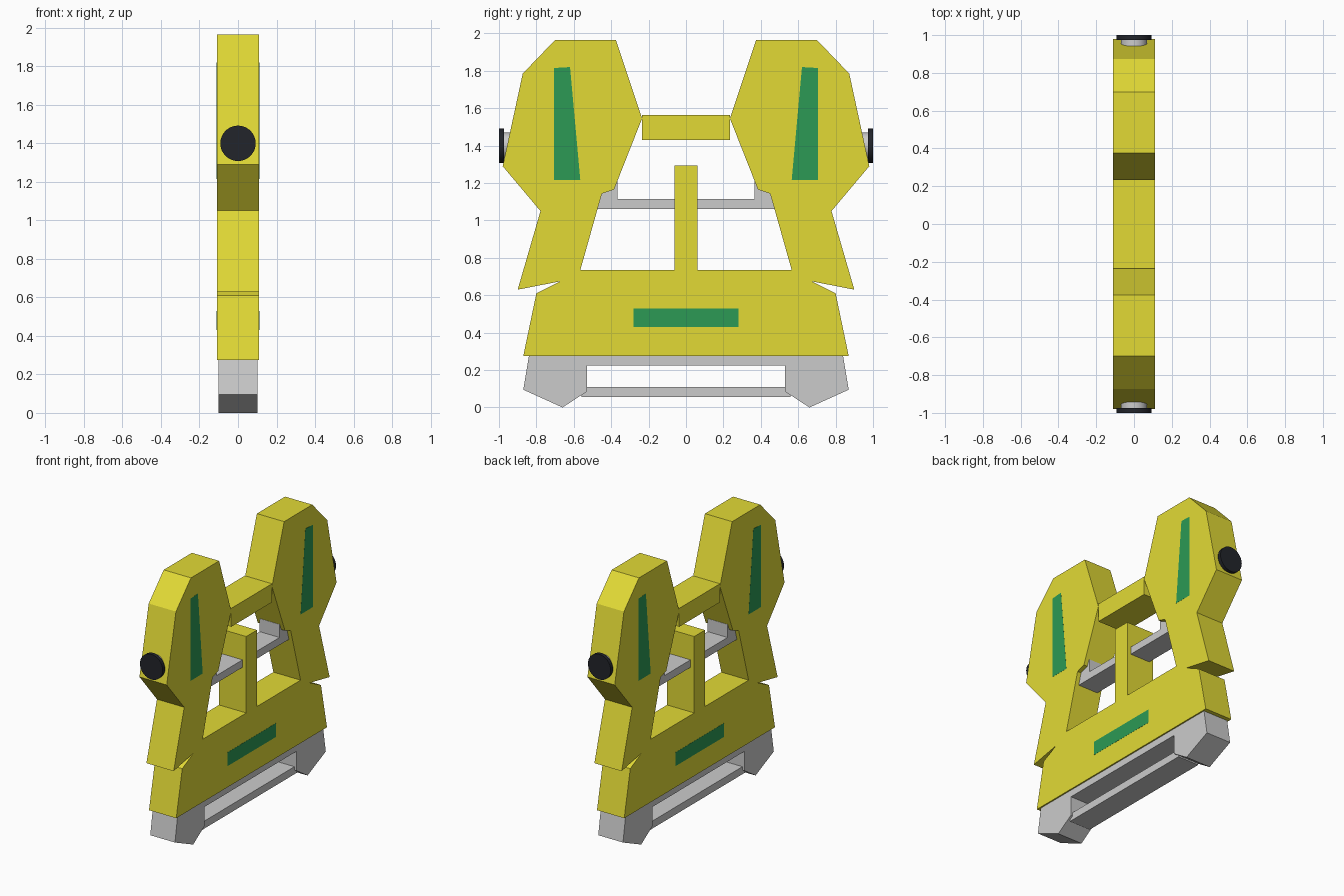
import bpy, bmesh, math
from mathutils import Matrix

if "Cube" in bpy.data.objects:
    bpy.data.objects.remove(bpy.data.objects["Cube"])


def material(name, color):
    m = bpy.data.materials.new(name)
    m.diffuse_color = (*color, 1)
    m.use_nodes = True
    m.node_tree.nodes["Principled BSDF"].inputs["Base Color"].default_value = m.diffuse_color
    return m


YELLOW = material("yellow_paint", (0.76, 0.70, 0.036))
GREEN = material("green_trim", (0.025, 0.32, 0.09))
BLACK = material("black_rubber", (0.016, 0.018, 0.024))


def finish(name, bm, mat):
    bmesh.ops.recalc_face_normals(bm, faces=bm.faces)
    me = bpy.data.meshes.new(name)
    bm.to_mesh(me)
    bm.free()
    ob = bpy.data.objects.new(name, me)
    bpy.context.collection.objects.link(ob)
    if mat:
        me.materials.append(mat)
    return ob


def extrude(name, pts, x0, x1, mat=None):
    """Extrude a (y, z) profile along x."""
    bm = bmesh.new()
    f = bm.faces.new([bm.verts.new((x0, y, z)) for y, z in pts])
    r = bmesh.ops.extrude_face_region(bm, geom=[f])
    verts = [v for v in r["geom"] if isinstance(v, bmesh.types.BMVert)]
    bmesh.ops.translate(bm, verts=verts, vec=(x1 - x0, 0, 0))
    return finish(name, bm, mat)


def bar(name, y0, y1, z0, z1, hx, mat=None):
    return extrude(name, [(y0, z0), (y1, z0), (y1, z1), (y0, z1)], -hx, hx, mat)


def mirrored(half):
    """Close a +y half profile with its reflection."""
    return half + [(-y, z) for y, z in reversed(half)]


def disc(name, y0, y1, z, r, mat=None):
    bm = bmesh.new()
    mtx = Matrix.Translation((0, (y0 + y1) / 2, z)) @ Matrix.Rotation(math.pi / 2, 4, 'X')
    bmesh.ops.create_cone(bm, cap_ends=True, segments=32, radius1=r, radius2=r,
                          depth=abs(y1 - y0), matrix=mtx)
    ob = finish(name, bm, mat)
    bpy.ops.object.select_all(action='DESELECT')
    ob.select_set(True)
    bpy.context.view_layer.objects.active = ob
    bpy.ops.object.shade_smooth_by_angle()
    return ob


# Yellow shell: base, two towers and centre post in one outline
shell = [(0.87, 0.275), (0.80, 0.61), (0.67, 0.675), (0.90, 0.63), (0.778, 1.05),
         (0.98, 1.29), (0.873, 1.785), (0.70, 1.965), (0.375, 1.965),
         (0.235, 1.545), (0.385, 1.165), (0.45, 1.143), (0.565, 0.735),
         (0.062, 0.735), (0.062, 1.293)]
extrude("body_shell", mirrored(shell), -0.11, 0.11, YELLOW)
bar("cross_beam", -0.235, 0.235, 1.43, 1.565, 0.11, YELLOW)

# Grey underframe with two feet
frame = [(0.84, 0.275), (0.87, 0.095), (0.66, 0.0), (0.53, 0.085), (0.53, 0.225)]
extrude("underframe", mirrored(frame), -0.1, 0.1)
bar("lower_rail", -0.56, 0.56, 0.055, 0.11, 0.085)

# Grey rail between the towers
bar("upper_rail", -0.5, 0.5, 1.06, 1.115, 0.08)

# Green panels on both sides
panel = [(0.565, 1.215), (0.705, 1.215), (0.705, 1.815), (0.62, 1.82)]
for side, sx in (("right", 1), ("left", -1)):
    strip = [(-0.28, 0.43), (0.28, 0.43), (0.28, 0.53), (-0.28, 0.53)]
    extrude(f"base_stripe_{side}", strip, sx * 0.1, sx * 0.111, GREEN)
    for end, sy in (("back", 1), ("front", -1)):
        extrude(f"tower_panel_{side}_{end}", [(sy * y, z) for y, z in panel],
                sx * 0.1, sx * 0.1105, GREEN)

# Rail brackets and round end buttons
for end, s in (("back", 1), ("front", -1)):
    ys = sorted((s * 0.365, s * 0.5))
    bar(f"rail_bracket_{end}", *ys, 1.1, 1.21, 0.08)
    disc(f"button_stem_{end}", s * 0.9, s * 0.98, 1.4, 0.07)
    disc(f"button_cap_{end}", s * 0.974, s * 1.0, 1.4, 0.092, BLACK)
